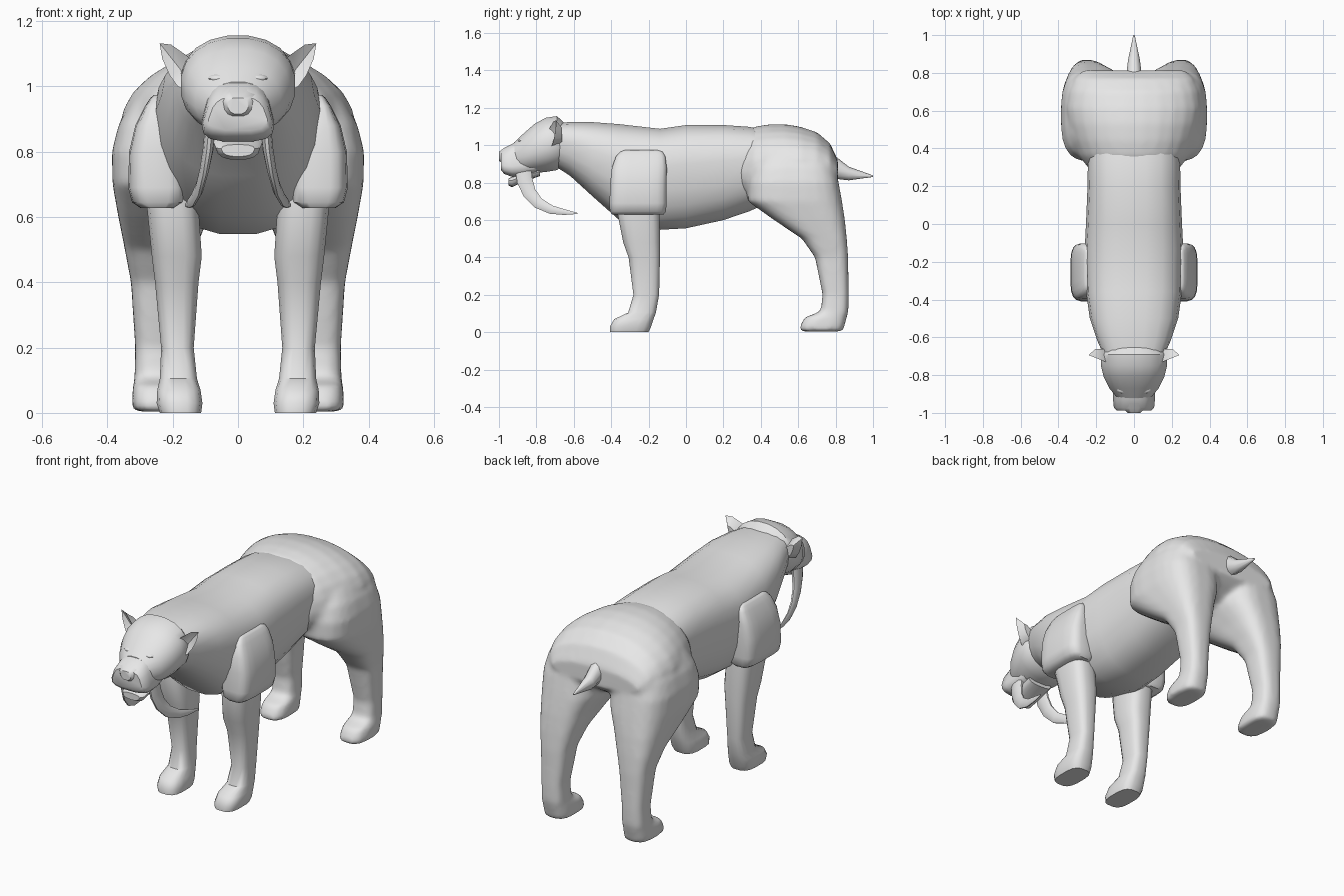
import bpy, bmesh, math
from mathutils import Vector

default_cube = bpy.data.objects.get("Cube")
if default_cube:
    bpy.data.objects.remove(default_cube, do_unlink=True)

grey = bpy.data.materials.new("plain_grey")
grey.use_nodes = True
grey.diffuse_color = (.8, .8, .8, 1)
grey.node_tree.nodes["Principled BSDF"].inputs["Base Color"].default_value = (.8, .8, .8, 1)

SIDES = {"left": 1, "right": -1}
parts = []


def skin(bm, loops):
    """Bridge a list of point loops and cap both ends."""
    rows = [[bm.verts.new(point) for point in loop] for loop in loops]
    count = len(rows[0])
    for lower, upper in zip(rows, rows[1:]):
        for i in range(count):
            j = (i + 1) % count
            bm.faces.new((lower[i], lower[j], upper[j], upper[i]))
    bm.faces.new(rows[0])
    bm.faces.new(rows[-1])


def loft(bm, axis, rings, side=1, power=2.0, taper=0.0, count=16):
    """Rings are (position, low x, high x, low other, high other)."""
    loops = []
    for position, x_low, x_high, low, high in rings:
        loop = []
        for k in range(count):
            angle = math.tau * (k + .5) / count
            c, s = math.cos(angle), math.sin(angle)
            u = math.copysign(abs(c) ** (2 / power), c)
            v = math.copysign(abs(s) ** (2 / power), s)
            x = (x_low + x_high) / 2 + u * (1 + taper * v) * (x_high - x_low) / 2
            w = (low + high) / 2 + v * (high - low) / 2
            loop.append((side * x, position, w) if axis == "y" else (side * x, w, position))
        loops.append(loop)
    skin(bm, loops)


def centred(rings):
    """Expand (position, half width, low, high) into symmetric rings."""
    return [(p, -half, half, low, high) for p, half, low, high in rings]


def finish(name, bm):
    bmesh.ops.recalc_face_normals(bm, faces=bm.faces[:])
    mesh = bpy.data.meshes.new(name)
    bm.to_mesh(mesh)
    bm.free()
    mesh.materials.append(grey)
    obj = bpy.data.objects.new(name, mesh)
    bpy.context.collection.objects.link(obj)
    parts.append(obj)
    return obj


def lofted(name, axis, rings, **options):
    bm = bmesh.new()
    loft(bm, axis, rings, **options)
    return finish(name, bm)


# Torso, from the neck to inside the rump
lofted("torso", "y", centred([
    (-.69, .16, .88, 1.12), (-.62, .19, .835, 1.125), (-.5, .23, .725, 1.125),
    (-.36, .25, .6, 1.115), (-.14, .257, .545, 1.09), (0, .25, .553, 1.11),
    (.2, .242, .597, 1.11), (.34, .24, .645, 1.1), (.46, .23, .7, 1.07)]),
    power=2.6, taper=.11, count=20)

# Hindquarters: rump and both legs fused into one smooth skin
bm = bmesh.new()
loft(bm, "y", centred([
    (.29, .235, .71, 1.05), (.36, .29, .68, 1.098), (.44, .325, .67, 1.112),
    (.53, .35, .68, 1.113), (.61, .36, .7, 1.1), (.7, .345, .73, 1.07),
    (.77, .315, .775, 1.01), (.812, .27, .81, .92)]), power=2.2, taper=-.1, count=24)
for side in SIDES.values():
    loft(bm, "z", [
        (1.01, .08, .28, .44, .73), (.95, .05, .33, .39, .765), (.88, .035, .367, .35, .795),
        (.8, .03, .387, .33, .817), (.7, .04, .385, .33, .835),
        (.6, .09, .367, .47, .85), (.5, .13, .347, .62, .86), (.4, .16, .328, .69, .867),
        (.2, .185, .315, .73, .87), (.11, .183, .317, .72, .868), (.08, .177, .322, .635, .86),
        (.035, .173, .325, .61, .848), (.004, .173, .322, .61, .838)],
        side=side, power=3, count=24)
hind = finish("hindquarters", bm)
remesh = hind.modifiers.new("fuse", "REMESH")
remesh.mode = "VOXEL"
remesh.voxel_size = .014
remesh.use_smooth_shade = True
relax = hind.modifiers.new("relax", "SMOOTH")
relax.factor = .5
relax.iterations = 7

# Tail stub
lofted("tail", "y", centred([
    (.74, .045, .83, .975), (.8, .042, .82, .94), (.87, .033, .812, .885),
    (1, .004, .83, .838)]), count=10)

# Skull, muzzle, nose and lower jaw
lofted("skull", "y", centred([
    (-.65, .15, .9, 1.12), (-.69, .177, .865, 1.157), (-.75, .177, .855, 1.148),
    (-.81, .162, .85, 1.115), (-.87, .132, .85, 1.062), (-.92, .09, .86, 1.015)]),
    power=2.2, count=20)
lofted("muzzle", "y", centred([
    (-.8, .1, .85, 1.05), (-.87, .104, .83, 1.03), (-.93, .104, .83, 1.008),
    (-.972, .1, .845, .985), (-.988, .085, .865, .968)]), power=3.2, taper=-.22)
lofted("nose", "y", centred([
    (-.9, .06, .92, 1.022), (-.975, .058, .9, .985), (-1, .032, .915, .965)]),
    power=2.8, taper=.15, count=12)
lofted("lower_jaw", "y", centred([
    (-.78, .075, .835, .87), (-.88, .075, .8, .85), (-.93, .066, .775, .83),
    (-.95, .05, .785, .822)]), power=2.6, taper=.15, count=14)

for label, side in SIDES.items():
    # Front leg with paw
    lofted(label + "_front_leg", "z", [
        (0, .112, .24, -.408, -.2), (.03, .108, .25, -.408, -.185), (.07, .114, .248, -.385, -.172),
        (.105, .125, .24, -.31, -.16), (.2, .135, .236, -.282, -.143), (.4, .12, .255, -.308, -.138),
        (.48, .11, .265, -.337, -.138), (.63, .12, .28, -.367, -.14), (.75, .14, .28, -.36, -.15)],
        side=side, power=3)

    # Rounded shoulder block
    lofted(label + "_shoulder", "z", [
        (.628, .19, .3, -.395, -.12), (.645, .165, .325, -.408, -.107), (.69, .155, .337, -.41, -.102),
        (.8, .16, .334, -.406, -.102), (.88, .18, .315, -.397, -.102), (.94, .21, .285, -.375, -.11),
        (.965, .225, .268, -.35, -.125), (.973, .235, .258, -.33, -.15)],
        side=side, power=4, count=20)

    # Cupped ear: leaning outline with a dent in front and a bulge behind
    bm = bmesh.new()
    outline = [(.125, 1.07), (.165, 1.1), (.205, 1.128), (.24, 1.132),
               (.232, 1.085), (.21, 1.035), (.185, 1.0), (.155, .985)]
    rim = [bm.verts.new((side * x, -.74 + (x - .125) * .4, z)) for x, z in outline]
    dent = bm.verts.new((side * .175, -.69, 1.05))
    bulge = [bm.verts.new((side * (.165 + (x - .165) * .55), -.663, 1.045 + (z - 1.045) * .55))
             for x, z in outline]
    for i in range(len(rim)):
        j = (i + 1) % len(rim)
        bm.faces.new((rim[i], rim[j], dent))
        bm.faces.new((rim[i], rim[j], bulge[j], bulge[i]))
    bm.faces.new(bulge)
    finish(label + "_ear", bm)

    # Long curved fang: flattened rings swept along an arc
    path = [Vector(p) for p in [(.085, -.87, .87), (.091, -.862, .81), (.103, -.837, .745),
                                (.118, -.79, .69), (.136, -.72, .655), (.15, -.65, .642),
                                (.162, -.58, .635)]]
    widths = [.045, .044, .038, .032, .024, .016, .003]
    loops = []
    for i, (point, width) in enumerate(zip(path, widths)):
        along = path[min(i + 1, len(path) - 1)] - path[max(i - 1, 0)]
        across = Vector((0, -along.z, along.y)).normalized()
        loop = []
        for k in range(10):
            angle = math.tau * k / 10
            place = point + across * width * math.sin(angle)
            place.x += width * .38 * math.cos(angle)
            loop.append((side * place.x, place.y, place.z))
        loops.append(loop)
    bm = bmesh.new()
    skin(bm, loops)
    finish(label + "_fang", bm)

    # Low brow ridge above the closed eye
    bm = bmesh.new()
    bmesh.ops.create_uvsphere(bm, u_segments=12, v_segments=8, radius=1)
    for v in bm.verts:
        v.co = Vector((side * .058 + v.co.x * .036, -.872 + v.co.y * .026, 1.024 + v.co.z * .014))
    finish(label + "_brow", bm)

# Smooth shading that keeps hard edges
bpy.ops.object.select_all(action="DESELECT")
for obj in parts:
    obj.select_set(True)
bpy.context.view_layer.objects.active = parts[0]
bpy.ops.object.shade_smooth_by_angle(angle=math.radians(42))
